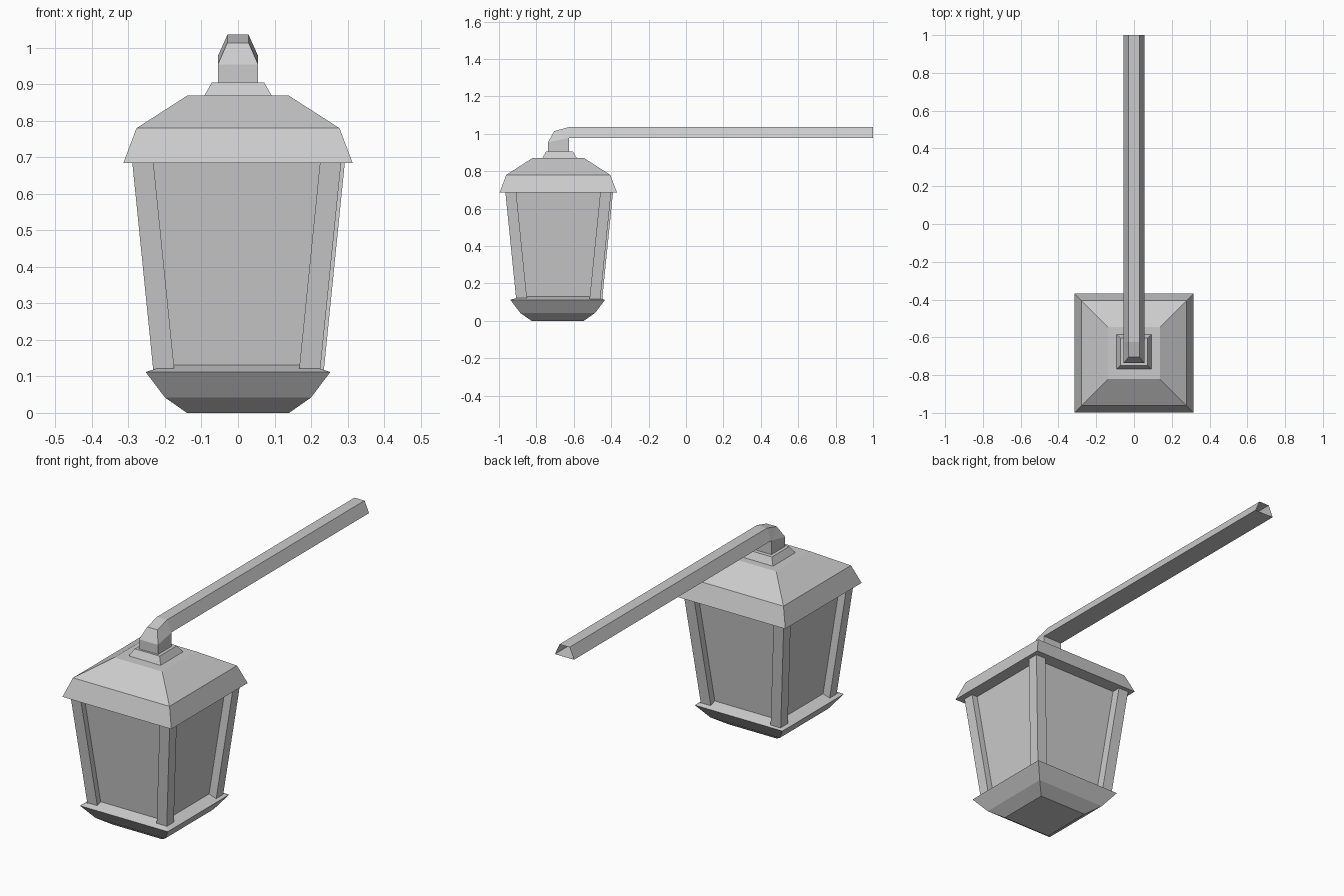
import bpy
import bmesh

if "Cube" in bpy.data.objects:
    bpy.data.objects.remove(bpy.data.objects["Cube"], do_unlink=True)

CY = -0.686  # lantern axis in y

grey = bpy.data.materials.new("plain grey")
grey.use_nodes = True
colour = (0.6, 0.6, 0.6, 1)
grey.diffuse_color = colour
grey.node_tree.nodes["Principled BSDF"].inputs["Base Color"].default_value = colour


def loft(name, rings, capped=True):
    """Skin a run of four-cornered rings, merging corners that coincide."""
    bm = bmesh.new()
    loops = [[bm.verts.new(p) for p in ring] for ring in rings]
    for low, high in zip(loops, loops[1:]):
        for i in range(4):
            j = (i + 1) % 4
            bm.faces.new((low[i], low[j], high[j], high[i]))
    if capped:
        bm.faces.new(loops[0][::-1])
        bm.faces.new(loops[-1])
    bmesh.ops.remove_doubles(bm, verts=bm.verts, dist=0.0001)
    bmesh.ops.recalc_face_normals(bm, faces=bm.faces)
    mesh = bpy.data.meshes.new(name)
    bm.to_mesh(mesh)
    bm.free()
    mesh.materials.append(grey)
    obj = bpy.data.objects.new(name, mesh)
    bpy.context.collection.objects.link(obj)
    return obj


def square(z, half, x=0, y=CY):
    return [(x - half, y - half, z), (x + half, y - half, z),
            (x + half, y + half, z), (x - half, y + half, z)]


def tiers(name, levels, y=CY):
    return loft(name, [square(z, half, 0, y) for z, half in levels])


# Lantern body, stacked square tiers
tiers("base", [(0, 0.14), (0.042, 0.2), (0.112, 0.253), (0.131, 0.193)])
tiers("glass", [(0.125, 0.193), (0.69, 0.25)])
tiers("roof", [(0.685, 0.314), (0.78, 0.278), (0.87, 0.138)], CY + 0.003)
tiers("roof_cap", [(0.868, 0.093), (0.905, 0.072)], CY + 0.01)

# Leaning corner posts, given by their outer corner under the roof
POST = 0.029
LEAN = 0.058
for name, x, y in (("front_left_post", 0.283, -0.28),
                   ("front_right_post", -0.29, -0.28),
                   ("back_left_post", 0.293, 0.286),
                   ("back_right_post", -0.29, 0.296)):
    sx, sy = (1 if x > 0 else -1), (1 if y > 0 else -1)
    cx, cy = x - sx * POST, CY + y - sy * POST
    loft(name, [square(0.115, POST, cx - sx * LEAN, cy - sy * LEAN),
                square(0.69, POST, cx, cy)])


# Bent hollow arm: each ring has an outer edge and an inner edge
def edge_pair(outer, inner):
    (w, y, z), (v, b, c) = outer, inner
    return [(-w, y, z), (w, y, z), (v, b, c), (-v, b, c)]


WIDE, NARROW, BACK = 0.055, 0.029, -0.625
elbow = (WIDE, BACK, 0.978)
loft("arm", [
    edge_pair((WIDE, -0.737, 0.903), (WIDE, BACK, 0.903)),
    edge_pair((WIDE, -0.737, 0.955), elbow),
    edge_pair((NARROW, -0.705, 1.014), elbow),
    edge_pair((NARROW, BACK, 1.036), elbow),
    edge_pair((NARROW, 1, 1.036), (WIDE, 1, 0.978)),
], capped=False)
